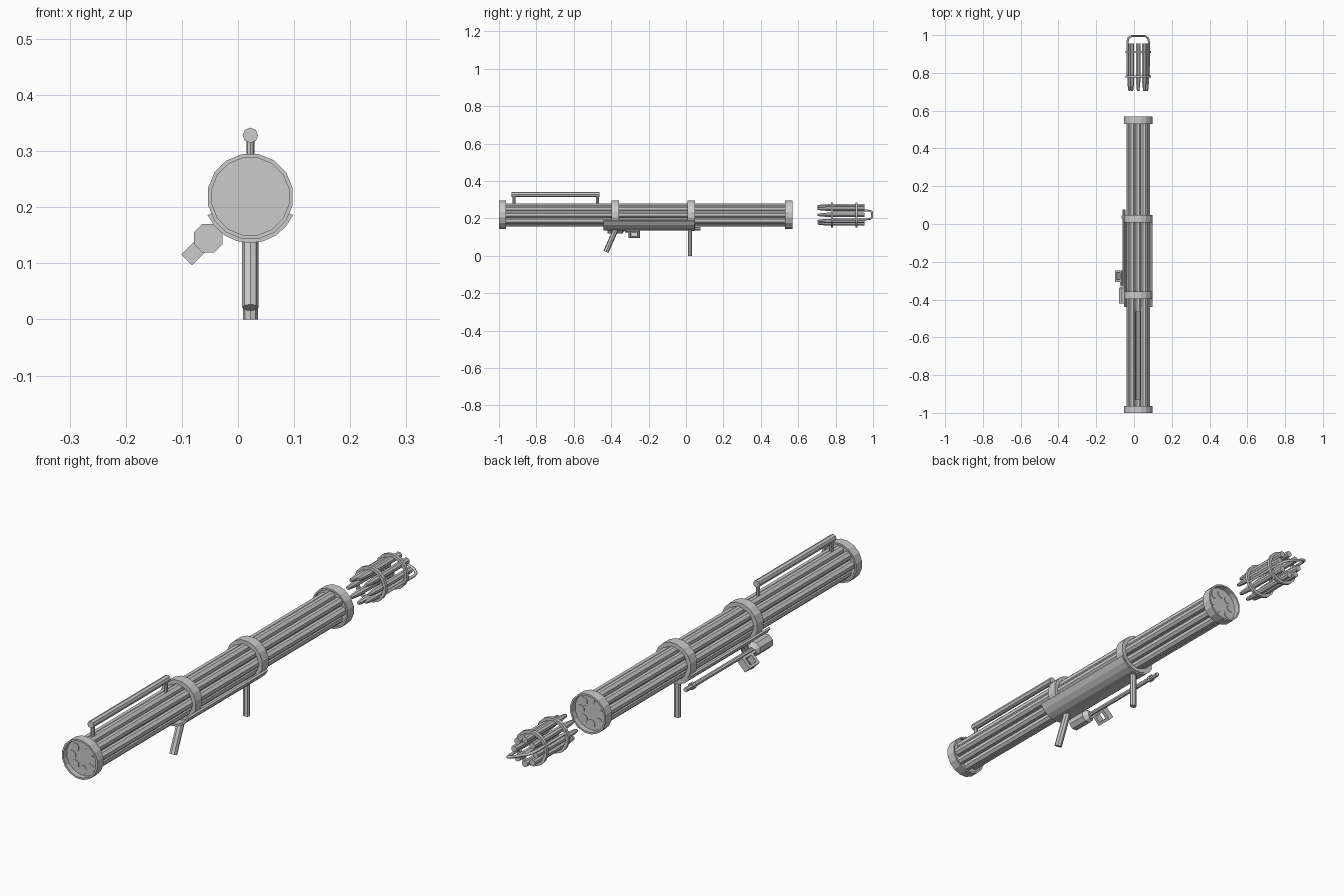
import bpy, math
from mathutils import Vector, Matrix

if "Cube" in bpy.data.objects:
    bpy.data.objects.remove(bpy.data.objects["Cube"])

CX, CZ = 0.022, 0.219          # main axis runs along y


def make(name, verts, faces):
    me = bpy.data.meshes.new(name)
    me.from_pydata([tuple(v) for v in verts], [], faces)
    me.update()
    ob = bpy.data.objects.new(name, me)
    bpy.context.collection.objects.link(ob)
    return ob


def lathe(name, x, z, profile, sides, closed=False):
    """Revolve (y, radius) pairs round an axis along y; closed profiles make rings."""
    verts, faces, n = [], [], len(profile)
    for y, r in profile:
        for i in range(sides):
            a = 2 * math.pi * (i + 0.5) / sides
            verts.append((x + r * math.cos(a), y, z + r * math.sin(a)))
    for k in range(n if closed else n - 1):
        m = (k + 1) % n
        for i in range(sides):
            j = (i + 1) % sides
            faces.append((k * sides + i, m * sides + i, m * sides + j, k * sides + j))
    if not closed:
        faces.append(tuple(range(sides)))
        faces.append(tuple(range(n * sides - 1, (n - 1) * sides - 1, -1)))
    return make(name, verts, faces)


def ring(name, y0, y1, ro, ri, sides=16):
    return lathe(name, CX, CZ, [(y0, ri), (y0, ro), (y1, ro), (y1, ri)], sides, True)


def rod(name, p, q, r, sides=8):
    p, q = Vector(p), Vector(q)
    d = q - p
    bpy.ops.mesh.primitive_cylinder_add(vertices=sides, radius=r, depth=d.length)
    ob = bpy.context.object
    ob.name = name
    ob.matrix_world = Matrix.Translation((p + q) / 2) @ d.to_track_quat('Z', 'Y').to_matrix().to_4x4()
    return ob


# eight launch tubes and their matching rounds in the separate reload pack
for i in range(8):
    a = math.pi / 4 * i
    x, z = CX + 0.046 * math.cos(a), CZ + 0.046 * math.sin(a)
    lathe("launch_tube", x, z, [(-0.982, 0.0172), (0.55, 0.0172)], 8)
    lathe("reload_round", x, z, [(0.704, 0.006), (0.715, 0.0085), (0.755, 0.0125),
                                 (0.955, 0.0125)], 8)

# end caps with recessed plates, and two clamp bands
for name, y0, y1, plate in (("front_cap", -1.0, -0.963, -0.98), ("rear_cap", 0.53, 0.569, 0.54)):
    ring(name, y0, y1, 0.077, 0.070)
    lathe(name + "_plate", CX, CZ, [(plate, 0.071), (plate + 0.008, 0.071)], 16)
ring("front_band", -0.398, -0.358, 0.077, 0.060)
ring("rear_band", 0.008, 0.048, 0.077, 0.060)

# curved lower guard
verts, faces, N = [], [], 9
for y in (-0.44, 0.045):
    for r in (0.083, 0.075):
        for i in range(N):
            a = math.radians(203.5 + 133 * i / (N - 1))
            verts.append((CX + r * math.cos(a), y, CZ + r * math.sin(a)))
for i in range(N - 1):
    o, p, q, s = i, N + i, 2 * N + i, 3 * N + i
    faces += [(o, o + 1, q + 1, q), (p, s, s + 1, p + 1), (o, p, p + 1, o + 1), (q, q + 1, s + 1, s)]
for i in (0, N - 1):
    faces.append((i, 2 * N + i, 3 * N + i, N + i))
make("lower_guard", verts, faces)

# hand grips
rod("front_grip", (CX, -0.428, 0.021), (CX, -0.372, 0.148), 0.0145)
rear = rod("rear_grip", (CX, 0.021, 0.0), (CX, 0.021, 0.145), 0.0135)
rear.scale.y = 0.85

# carry handle on top
rod("carry_handle_bar", (CX, -0.933, 0.328), (CX, -0.462, 0.328), 0.0138)
for y in (-0.92, -0.473):
    rod("carry_handle_post", (CX, y, 0.262), (CX, y, 0.328), 0.0072)

# side mechanism: drum, long rod, flange
SX, SZ = -0.053, 0.1446
lathe("side_drum", SX, SZ, [(-0.42, 0.0275), (-0.34, 0.0275), (-0.325, 0.011)], 8)
lathe("side_rod", SX, SZ, [(-0.33, 0.009), (0.078, 0.009)], 8)
lathe("side_flange", SX, SZ, [(0.03, 0.0135), (0.045, 0.0135)], 8)

# square bracket frame sticking out at 45 degrees from the side rod
out = Vector((-1, 0, -1)).normalized()
tan = Vector((1, 0, -1)).normalized()


def bracket_bar(y0, y1, r0, r1, w=0.0138):
    v = [Vector((SX, y, SZ)) + out * r + tan * t for y in (y0, y1) for r in (r0, r1) for t in (-w, w)]
    make("bracket_bar", v, [(0, 1, 3, 2), (4, 6, 7, 5), (0, 4, 5, 1),
                            (2, 3, 7, 6), (0, 2, 6, 4), (1, 5, 7, 3)])


bracket_bar(-0.325, -0.245, 0.006, 0.016)
bracket_bar(-0.308, -0.295, 0.014, 0.0543)
bracket_bar(-0.297, -0.25, 0.044, 0.0543)
bracket_bar(-0.258, -0.245, 0.014, 0.0543)

# reload pack hoops
for y in (0.775, 0.905):
    ring("reload_hoop", y, y + 0.012, 0.068, 0.056)

# reload pack pull handle, tilted so it passes between the rounds
cu = bpy.data.curves.new("pull_handle", 'CURVE')
cu.dimensions = '3D'
cu.bevel_depth = 0.0055
cu.bevel_resolution = 1
path = [(-0.062, 0.78), (-0.062, 0.965), (-0.056, 0.985), (-0.038, 0.9945)]
path += [(-u, y) for u, y in reversed(path)]
sp = cu.splines.new('POLY')
sp.points.add(len(path) - 1)
t = math.radians(-22.5)
for pt, (u, y) in zip(sp.points, path):
    pt.co = (CX + u * math.cos(t), y, CZ + u * math.sin(t), 1)
cu.use_fill_caps = True
bpy.context.collection.objects.link(bpy.data.objects.new("pull_handle", cu))
